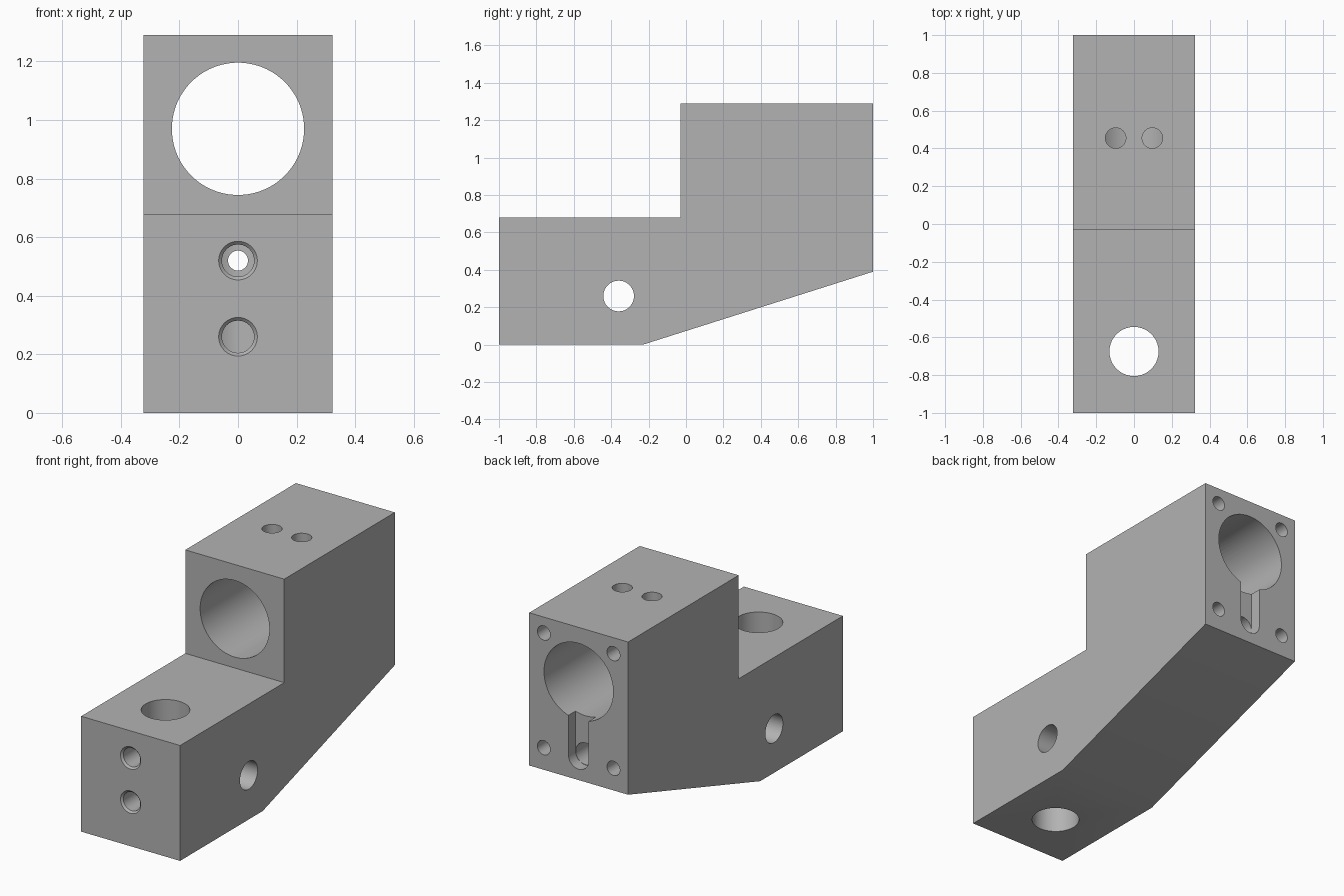
import bpy, bmesh, math
from mathutils import Matrix, Vector

cube = bpy.data.objects.get("Cube")
if cube:
    bpy.data.objects.remove(cube, do_unlink=True)

HALF_W = 0.3225
SEGS = 64

metal = bpy.data.materials.new("machined_grey")
metal.use_nodes = True
grey = (0.45, 0.45, 0.45, 1)
metal.diffuse_color = grey
metal.node_tree.nodes["Principled BSDF"].inputs["Base Color"].default_value = grey


def finish(bm, name):
    bmesh.ops.recalc_face_normals(bm, faces=bm.faces)
    mesh = bpy.data.meshes.new(name)
    bm.to_mesh(mesh)
    bm.free()
    mesh.materials.append(metal)
    obj = bpy.data.objects.new(name, mesh)
    bpy.context.collection.objects.link(obj)
    return obj


def extrude(name, points, vec):
    """Extrude a closed flat outline along a vector."""
    bm = bmesh.new()
    face = bm.faces.new([bm.verts.new(p) for p in points])
    moved = bmesh.ops.extrude_face_region(bm, geom=[face], use_keep_orig=True)["geom"]
    verts = [g for g in moved if isinstance(g, bmesh.types.BMVert)]
    bmesh.ops.translate(bm, vec=vec, verts=verts)
    return finish(bm, name)


def turned(name, origin, axis, profile):
    """Solid of revolution; profile lists (distance along axis, radius)."""
    bm = bmesh.new()
    turn = Vector((0, 0, 1)).rotation_difference(Vector(axis)).to_matrix().to_4x4()
    place = Matrix.Translation(origin) @ turn
    angles = [math.tau * (i + 0.5) / SEGS for i in range(SEGS)]
    rings = [[bm.verts.new(place @ Vector((r * math.cos(a), r * math.sin(a), d)))
              for a in angles] for d, r in profile]
    for a, b in zip(rings, rings[1:]):
        for i in range(SEGS):
            j = (i + 1) % SEGS
            bm.faces.new((a[i], a[j], b[j], b[i]))
    bm.faces.new(rings[0])
    bm.faces.new(rings[-1])
    return finish(bm, name)


# Stepped body with a sloping underside
side = [(-1, 0), (-0.23, 0), (1, 0.39), (1, 1.29), (-0.03, 1.29), (-0.03, 0.68), (-1, 0.68)]
body = extrude("bracket_body", [(-HALF_W, y, z) for y, z in side], (2 * HALF_W, 0, 0))

X, Y, Z = (1, 0, 0), (0, 1, 0), (0, 0, 1)
cutters = [
    # Main bore, vertical post hole and cross hole
    turned("main_bore", (0, 0, 0.97), Y, [(-0.2, 0.226), (1.2, 0.226)]),
    turned("post_hole", (0, -0.675, 0), Z, [(-0.2, 0.13), (0.9, 0.13)]),
    turned("cross_hole", (0, -0.36, 0.26), X, [(-0.5, 0.082), (0.5, 0.082)]),
    # Countersunk lower screw hole, stopping at the post hole
    turned("lower_screw_hole", (0, 0, 0.26), Y,
           [(-1.01, 0.076), (-0.989, 0.055), (-0.675, 0.055)]),
    # Stepped upper screw hole running the whole length
    turned("upper_screw_hole", (0, 0, 0.52), Y,
           [(-1.01, 0.076), (-0.989, 0.055), (-0.675, 0.055), (-0.675, 0.034),
            (0.3, 0.034), (0.3, 0.064), (0.96, 0.064)]),
]

# Shallow round-bottomed slot joining the bore at the back
slot = [(0.066 * math.cos(a), 0.935, 0.52 + 0.066 * math.sin(a))
        for a in (math.pi + math.pi * i / 32 for i in range(33))]
slot += [(0.066, 0.935, 0.9), (-0.066, 0.935, 0.9)]
cutters.append(extrude("back_slot", slot, (0, 0.2, 0)))

# Set screw holes in the top and mounting holes in the back corners
for sx in (-1, 1):
    cutters.append(turned("set_screw_hole", (sx * 0.097, 0.455, 0), Z,
                          [(1.0, 0.054), (1.4, 0.054)]))
    for z in (0.52, 1.196):
        cutters.append(turned("mounting_hole", (sx * 0.227, 0, z), Y,
                              [(0.7, 0.042), (1.1, 0.042)]))

# Cut every hole, then discard the cutters
bpy.ops.object.select_all(action='DESELECT')
bpy.context.view_layer.objects.active = body
body.select_set(True)
for cutter in cutters:
    cutter.hide_render = True
    mod = body.modifiers.new(cutter.name, 'BOOLEAN')
    mod.operation = 'DIFFERENCE'
    mod.solver = 'EXACT'
    mod.object = cutter
    bpy.ops.object.modifier_apply(modifier=mod.name)
    bpy.data.objects.remove(cutter, do_unlink=True)

bpy.ops.object.shade_smooth_by_angle(angle=math.radians(30))
